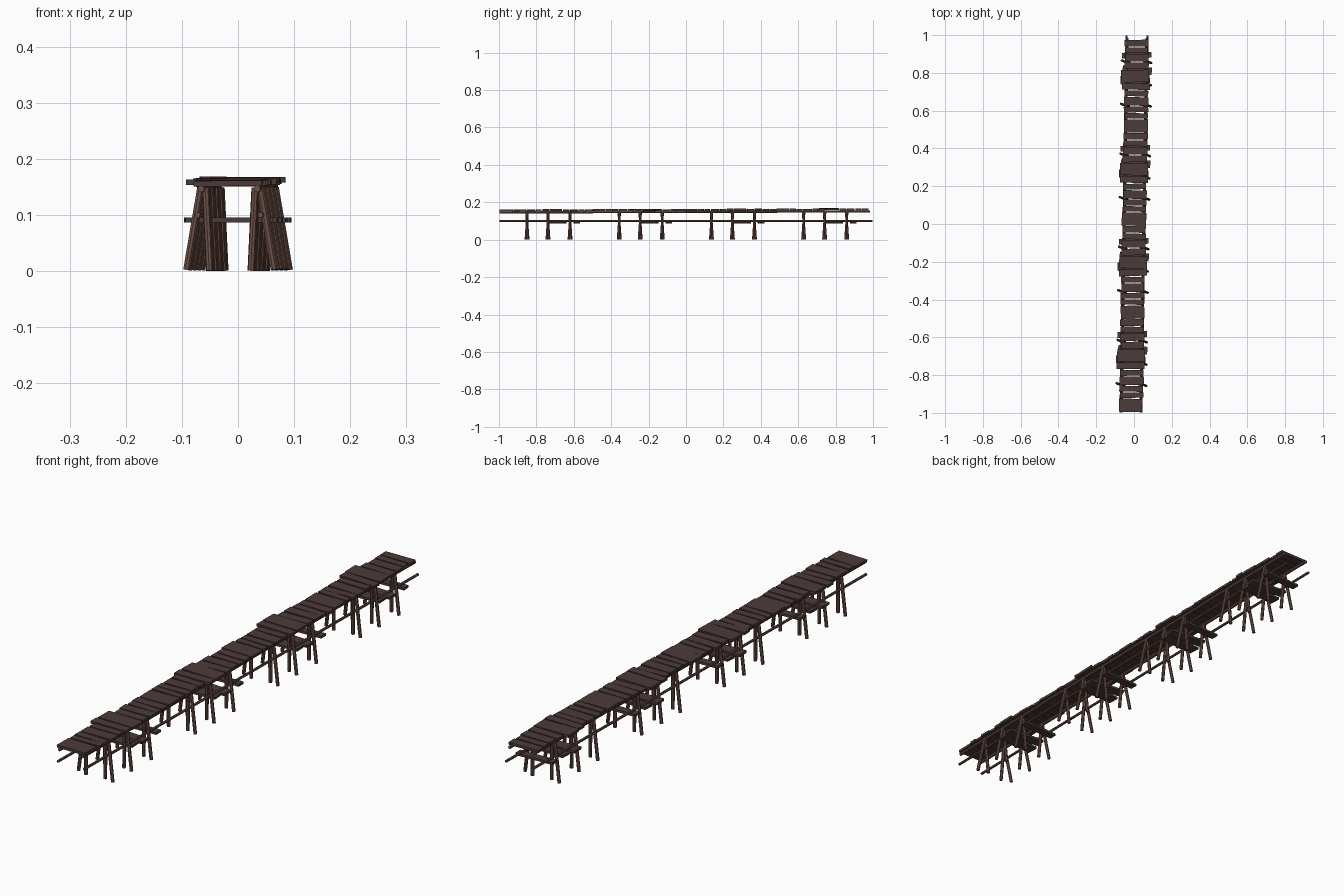
import bpy, random
from math import radians
from mathutils import Vector, Matrix

random.seed(4)
cube = bpy.data.objects.get("Cube")
if cube:
    bpy.data.objects.remove(cube, do_unlink=True)


def material(name, rgb):
    m = bpy.data.materials.new(name)
    m.use_nodes = True
    m.diffuse_color = (*rgb, 1)
    m.node_tree.nodes["Principled BSDF"].inputs["Base Color"].default_value = (*rgb, 1)
    return m


DARK = material("dark plank wood", (0.072, 0.043, 0.042))
BROWN = material("brown pole wood", (0.16, 0.085, 0.066))


def centre(y):
    """Sideways drift of the walkway along its length."""
    return 0.016 * y


def plank(name, loc, size, turn=0, roll=0):
    bpy.ops.mesh.primitive_cube_add(size=1)
    ob = bpy.context.object
    ob.name = name
    ob.data.transform(Matrix.Diagonal((*size, 1)))
    ob.location = loc
    ob.rotation_euler = (0, radians(roll), radians(turn))
    ob.data.materials.append(DARK)


def pole(name, start, end, radius):
    start, end = Vector(start), Vector(end)
    axis = end - start
    bpy.ops.mesh.primitive_cylinder_add(vertices=8, radius=radius, depth=axis.length)
    ob = bpy.context.object
    ob.name = name
    ob.location = (start + end) / 2
    ob.rotation_euler = axis.to_track_quat('Z', 'Y').to_euler()
    ob.data.materials.append(BROWN)


SECTION = 0.493
WIDTHS = [0.07, 0.028, 0.03, 0.045, 0.03, 0.035, 0.065, 0.035, 0.04, 0.03, 0.035]
LONG = (5, 6)     # planks that overhang the deck edge

for s in range(4):
    y0 = -0.995 + s * SECTION
    rise = 0.0015 * s

    # Deck planks, slightly uneven
    y = y0
    for i, w in enumerate(WIDTHS):
        mid = y + w / 2
        length = 0.148 if i in LONG else random.uniform(0.12, 0.13)
        x = centre(mid) - (0.004 if i in LONG else 0) + random.uniform(-0.003, 0.003)
        z = 0.1565 + rise + (0.002 if i in LONG else random.uniform(-0.001, 0.001))
        plank("deck_plank", (x, mid, z), (length, w, 0.010),
              random.uniform(-1.8, 1.8), random.uniform(-0.5, 0.5))
        y += w + 0.0048

    # Stringers below the deck and rails between the legs
    for side in (-1, 1):
        for name, z, r, extra in (("stringer", 0.1465 + rise, 0.006, 0.008),
                                  ("lower_rail", 0.1, 0.005, 0.02)):
            a, b = y0 - 0.003, y0 + SECTION + (extra if s == 3 else 0.005)
            off = side * (0.05 if name == "stringer" else 0.056)
            pole(name, (centre(a) + off, a, z), (centre(b) + off, b, z), r)

    # Trestles: a splayed pair of legs on each side
    for dy in (0.145, 0.257, 0.375):
        ty = y0 + dy
        c = centre(ty)
        for side in (-1, 1):
            pole("outer_leg", (c + side * 0.078, ty - side * 0.007, 0.0025),
                 (c + side * 0.053, ty + side * 0.003, 0.149), 0.0065)
            pole("inner_leg", (c + side * 0.037, ty + side * 0.006, 0.001),
                 (c + side * 0.044, ty - side * 0.003, 0.149), 0.0065)

    # Loose boards resting at rail level
    for dy, shift, w, turn in ((0.28, -0.006, 0.045, 3), (0.33, 0.004, 0.04, -4),
                               (0.41, 0, 0.03, 2)):
        by = y0 + dy
        plank("lower_board", (centre(by) + shift, by, 0.0915),
              (0.155, w, 0.009), turn)
